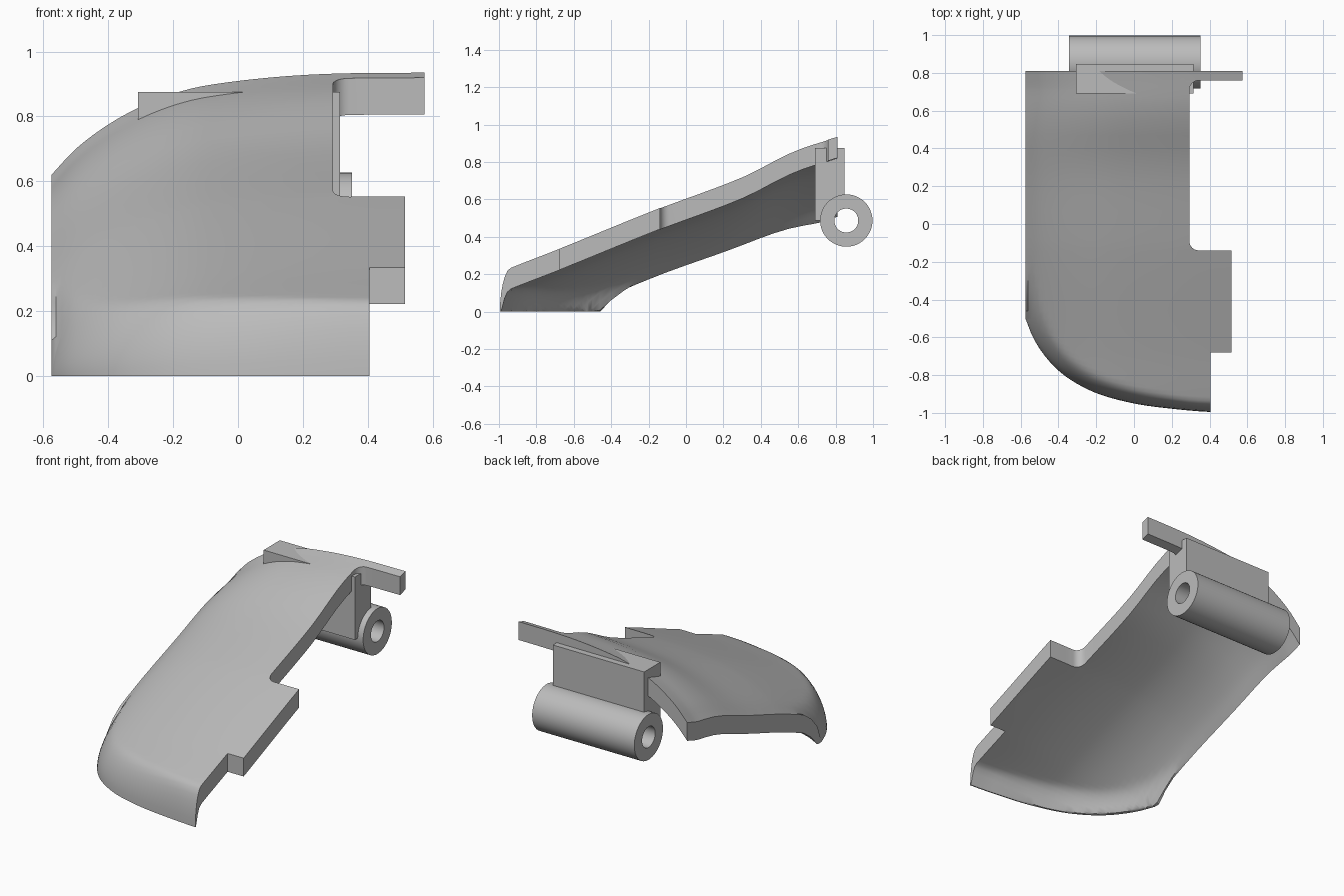
import bpy, bmesh, math

if "Cube" in bpy.data.objects:
    bpy.data.objects.remove(bpy.data.objects["Cube"])

grey = bpy.data.materials.new("plain_grey")
grey.use_nodes = True
grey.diffuse_color = (0.5, 0.5, 0.5, 1)
grey.node_tree.nodes["Principled BSDF"].inputs["Base Color"].default_value = (0.5, 0.5, 0.5, 1)


def curve(points, t):
    """Smooth interpolation through (position, value) points."""
    n = len(points) - 1
    t = max(points[0][0], min(points[n][0], t))
    i = next(k for k in range(n) if t <= points[k + 1][0])

    def slope(k):
        a, b = points[max(k - 1, 0)], points[min(k + 1, n)]
        return (b[1] - a[1]) / (b[0] - a[0])
    (x0, y0), (x1, y1) = points[i], points[i + 1]
    w = x1 - x0
    s = (t - x0) / w
    return ((1 + 2 * s) * (1 - s) ** 2 * y0 + s * (1 - s) ** 2 * w * slope(i)
            + s * s * (3 - 2 * s) * y1 + s * s * (s - 1) * w * slope(i + 1))


def finish(bm, name, angle):
    bmesh.ops.recalc_face_normals(bm, faces=bm.faces)
    mesh = bpy.data.meshes.new(name)
    bm.to_mesh(mesh)
    bm.free()
    mesh.materials.append(grey)
    ob = bpy.data.objects.new(name, mesh)
    bpy.context.collection.objects.link(ob)
    bpy.ops.object.select_all(action='DESELECT')
    ob.select_set(True)
    bpy.context.view_layer.objects.active = ob
    bpy.ops.object.shade_smooth_by_angle(angle=math.radians(angle))
    return ob


# Shell profiles: ridge height along y, sideways drop along x, front outline
RIDGE = [(-1, .2), (-.96, .225), (-.68, .335), (-.15, .55), (.3, .72), (.58, .86), (.81, .935)]
DROP = [(-.575, .315), (-.5, .235), (-.4, .16), (-.3, .105), (-.2, .065),
        (-.1, .04), (.1, .015), (.3, .003), (.575, 0)]
DROP_SCALE = [(-1, .8), (.3, .8), (.69, 1), (.81, 1)]
FRONT = [(-.575, -.5), (-.53, -.61), (-.45, -.725), (-.35, -.815), (-.2, -.895),
         (0, -.95), (.2, -.978), (.405, -.995), (.575, -.995)]
THICK, EDGE, FILLET = .113, .293, .05
STEP_Y, TAB_Y, ARM_Y, BACK_Y = -.14, -.68, .76, .81


def top_z(x, y):
    base = curve(RIDGE, y) - curve(DROP, x) * curve(DROP_SCALE, y)
    front = curve(FRONT, x)
    grad = (curve(FRONT, x + .01) - curve(FRONT, x - .01)) / .02
    dist = max(0, y - front) / math.hypot(1, grad)
    radius = .055 + .06 * min(1, max(0, (.3 - x) / .8))
    roll = min(1, dist / radius)
    return max(0, base) * math.sqrt(1 - (1 - roll) ** 2)


def edge_x(y):
    """Right-hand edge with rounded inside corners."""
    gap = min(abs(y - STEP_Y), abs(y - ARM_Y))
    if gap >= FILLET or not STEP_Y - .001 <= y <= ARM_Y + .001:
        return EDGE
    return EDGE + FILLET - math.sqrt(FILLET ** 2 - (FILLET - gap) ** 2)


# Shell grid: columns across x, rows along y (front rows follow the outline)
left = -.575
cols = [left + (EDGE - left) * (i / 28) ** 1.25 for i in range(29)]
cols += [EDGE + FILLET, .405, .515, .575]
tab_t = (TAB_Y + .5) / (-.995 + .5)
front_t = [1 - (i / 14) ** 2 * (1 - tab_t) for i in range(14)] + [tab_t, tab_t / 2]
arc = [FILLET * (1 - math.cos(i * math.pi / 12)) for i in range(7)]
rows = [-.5, -.46, -.4, -.33, -.26, -.2] + [STEP_Y + a for a in arc]
rows += [-.09 + .08 * i for i in range(1, 10)] + [.67] + [ARM_Y - a for a in reversed(arc)] + [BACK_Y]

bm = bmesh.new()
grid = []
for r in range(len(front_t) + len(rows)):
    line = []
    for c, x in enumerate(cols):
        if r < len(front_t):
            y = -.5 + (curve(FRONT, x) + .5) * front_t[r]
        else:
            y = rows[r - len(front_t)]
            if c == 28:
                x = edge_x(y)
        line.append(bm.verts.new((x, y, top_z(x, y))))
    grid.append(line)

for r in range(len(grid) - 1):
    y = (grid[r][-1].co.y + grid[r + 1][-1].co.y) / 2
    limit = .405 if y < TAB_Y else .515 if y < STEP_Y else EDGE if y < ARM_Y else .575
    for c in range(len(cols) - 1):
        if cols[c + 1] <= limit + .001:
            bm.faces.new((grid[r][c], grid[r][c + 1], grid[r + 1][c + 1], grid[r + 1][c]))
bmesh.ops.delete(bm, geom=[v for v in bm.verts if not v.link_faces], context='VERTS')
bmesh.ops.remove_doubles(bm, verts=bm.verts, dist=.0005)

# Thickness: copy the skin downward, stopping at the floor
ext = bmesh.ops.extrude_face_region(bm, geom=bm.faces[:], use_keep_orig=True)
for v in ext["geom"]:
    if isinstance(v, bmesh.types.BMVert):
        v.co.z = max(0, v.co.z - THICK)
bmesh.ops.remove_doubles(bm, verts=bm.verts, dist=.0003)
finish(bm, "curved_cover", 40)


def extrude_x(profile, x0, x1, name):
    bm = bmesh.new()
    face = bm.faces.new([bm.verts.new((x0, y, z)) for y, z in profile])
    ext = bmesh.ops.extrude_face_region(bm, geom=[face], use_keep_orig=True)
    bmesh.ops.translate(bm, vec=(x1 - x0, 0, 0),
                        verts=[v for v in ext["geom"] if isinstance(v, bmesh.types.BMVert)])
    return finish(bm, name, 30)


# Hinge bracket, hollowed at the bottom to leave the pin hole clear
HY, HZ = .857, .487
saddle = [(HY + .1 * math.cos(math.radians(a)), HZ + .1 * math.sin(math.radians(a)))
          for a in range(180, 95, -12)]
extrude_x([(.69, .875), (.69, HZ)] + saddle + [(.848, HZ + .1), (.848, .875)],
          -.308, .315, "hinge_bracket")

# Hinge barrel: a tube along x
bm = bmesh.new()
N = 48
loops = []
for radius, x in ((.14, -.345), (.14, .352), (.064, .352), (.064, -.345)):
    loops.append([bm.verts.new((x, HY + radius * math.cos(2 * math.pi * i / N),
                                HZ + radius * math.sin(2 * math.pi * i / N))) for i in range(N)])
for k in range(4):
    a, b = loops[k], loops[(k + 1) % 4]
    for i in range(N):
        j = (i + 1) % N
        bm.faces.new((a[i], a[j], b[j], b[i]))
finish(bm, "hinge_barrel", 30)
